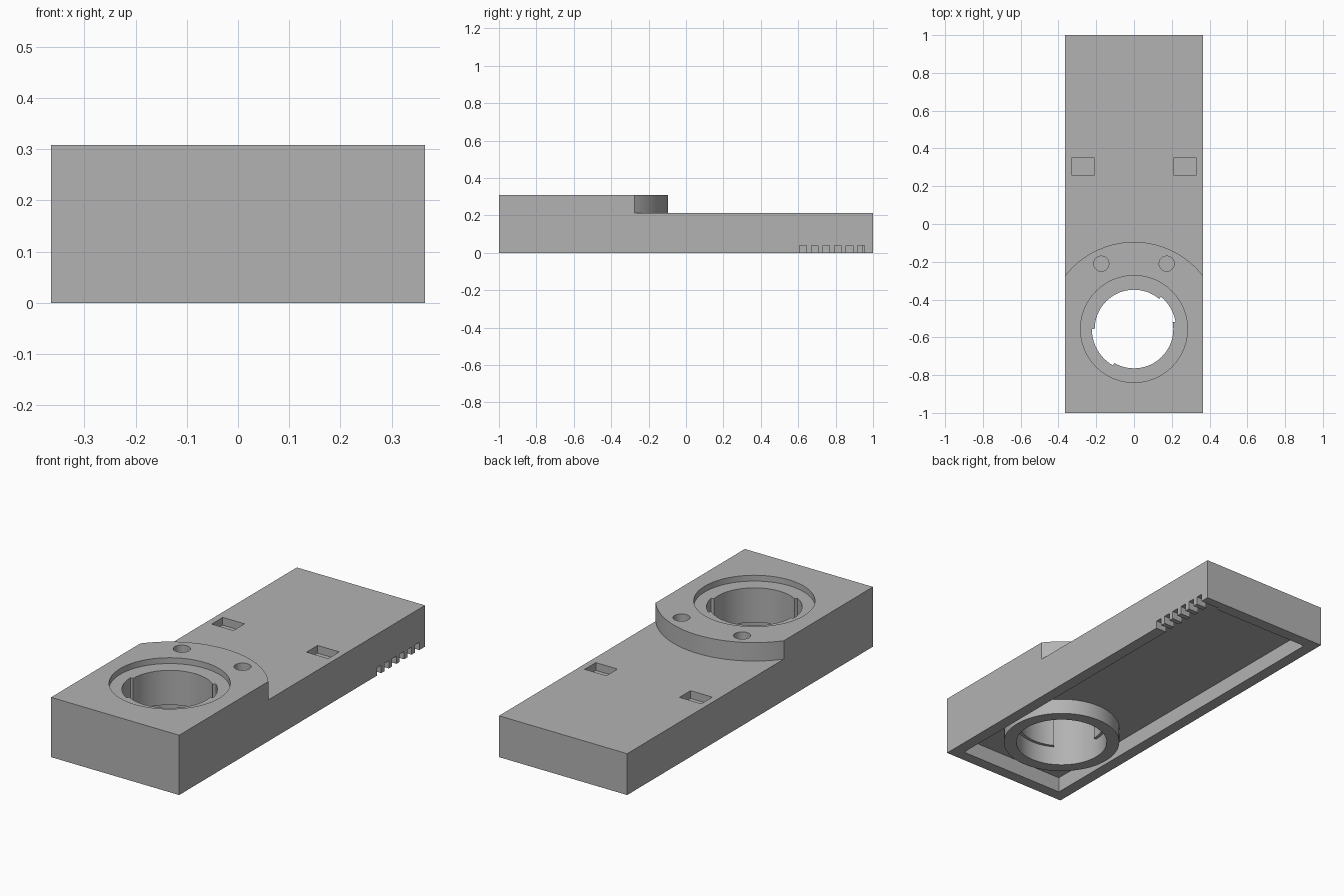
import bpy, bmesh
from math import cos, sin, radians

if "Cube" in bpy.data.objects:
    bpy.data.objects.remove(bpy.data.objects["Cube"], do_unlink=True)

HALF_W, HALF_L, TOP, DECK = 0.365, 1.0, 0.308, 0.213
WALL, CEILING = 0.06, 0.08
BORE_Y = -0.556

grey = bpy.data.materials.new("plain_grey")
grey.use_nodes = True
colour = (0.45, 0.45, 0.45, 1)
grey.diffuse_color = colour
grey.node_tree.nodes["Principled BSDF"].inputs["Base Color"].default_value = colour


def prism(name, points, z0, z1):
    """Extrude a flat outline from z0 to z1."""
    bm = bmesh.new()
    face = bm.faces.new([bm.verts.new((x, y, z0)) for x, y in points])
    out = bmesh.ops.extrude_face_region(bm, geom=[face])
    tops = [g for g in out["geom"] if isinstance(g, bmesh.types.BMVert)]
    bmesh.ops.translate(bm, verts=tops, vec=(0, 0, z1 - z0))
    bmesh.ops.recalc_face_normals(bm, faces=bm.faces)
    mesh = bpy.data.meshes.new(name)
    bm.to_mesh(mesh)
    bm.free()
    mesh.materials.append(grey)
    obj = bpy.data.objects.new(name, mesh)
    bpy.context.collection.objects.link(obj)
    return obj


def rect(x0, x1, y0, y1):
    return [(x0, y0), (x1, y0), (x1, y1), (x0, y1)]


def arc(r, a0, a1, step=5, cx=0, cy=BORE_Y):
    n = round((a1 - a0) / step)
    angles = [radians(a0 + (a1 - a0) * i / n) for i in range(n + 1)]
    return [(cx + r * cos(a), cy + r * sin(a)) for a in angles]


def circle(r, **kw):
    return arc(r, 0, 360, **kw)[:-1]


def cut(target, cutter):
    mod = target.modifiers.new("cut", "BOOLEAN")
    mod.operation, mod.solver, mod.object = "DIFFERENCE", "EXACT", cutter
    bpy.context.view_layer.objects.active = target
    bpy.ops.object.modifier_apply(modifier=mod.name)
    bpy.data.objects.remove(cutter, do_unlink=True)


body = prism("housing", rect(-HALF_W, HALF_W, -HALF_L, HALF_L), 0, TOP)

# Lower rear deck, leaving a round-ended raised head
head = arc(0.461, 30, 150, 2)
cut(body, prism("deck_cutter", head + [(-0.5, head[-1][1]), (-0.5, 1.2),
                                       (0.5, 1.2), (0.5, head[0][1])], DECK, 0.5))

# Hollow underside around a full-height collar
inner_w, inner_l = HALF_W - WALL, HALF_L - WALL
cavity = prism("cavity_cutter", rect(-inner_w, inner_w, -inner_l, inner_l), -0.1, CEILING)
cut(cavity, prism("collar", circle(0.285), -0.2, 0.2))
cut(body, cavity)

# Stepped bore with a shallow recess on top
for r, z0, z1 in ((0.223, -0.1, 0.10), (0.208, 0.05, 0.4), (0.283, 0.278, 0.4)):
    cut(body, prism("bore_cutter", circle(r), z0, z1))

# Bayonet entry notches
for a0, a1 in ((10, 50), (180, 240)):
    cut(body, prism("notch_cutter", arc(0.223, a0, a1) + arc(0.15, a0, a1)[::-1], 0.05, 0.3))

# Blind round holes and rectangular pockets, one pair each
for side in (-1, 1):
    cut(body, prism("hole_cutter", circle(0.04, step=10, cx=side * 0.173, cy=-0.21), 0.26, 0.4))
    x = side * 0.27
    cut(body, prism("pocket_cutter", rect(x - 0.062, x + 0.062, 0.26, 0.35), 0.173, 0.4))

# Row of vent slots along the lower edge of one long wall
for i in range(6):
    y = 0.608 + 0.062 * i
    cut(body, prism("vent_cutter", rect(0.25, 0.45, y, y + 0.036), -0.1, 0.04))

bpy.ops.object.select_all(action="DESELECT")
body.select_set(True)
bpy.context.view_layer.objects.active = body
bpy.ops.object.shade_smooth_by_angle(angle=radians(30))
